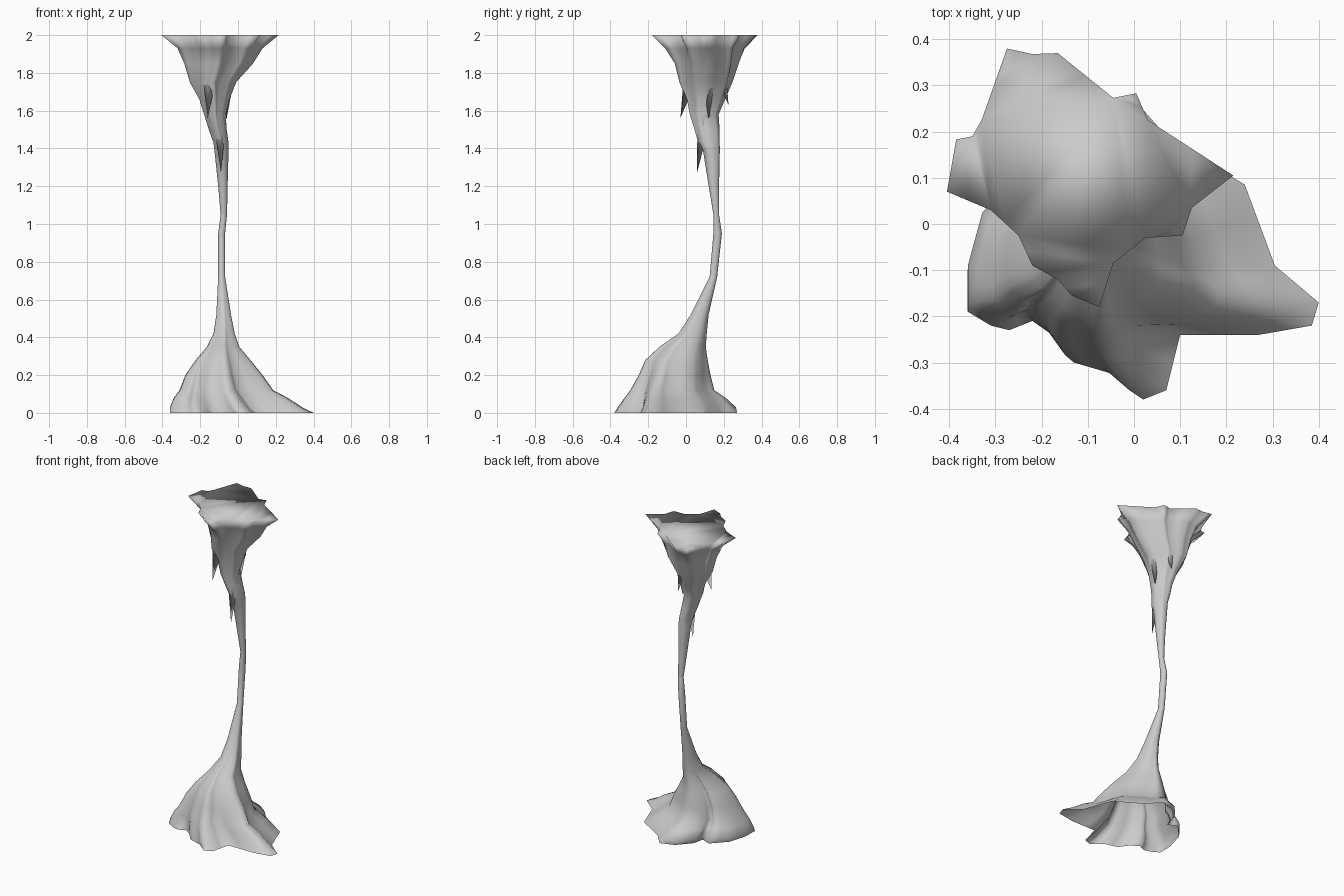
import bpy, bmesh, math
from mathutils import Vector

cube = bpy.data.objects.get("Cube")
if cube:
    bpy.data.objects.remove(cube, do_unlink=True)

stone = bpy.data.materials.new("grey_stone")
stone.use_nodes = True
GREY = (0.6, 0.6, 0.6, 1)
stone.diffuse_color = GREY
stone.node_tree.nodes["Principled BSDF"].inputs["Base Color"].default_value = GREY


def finish(name, bm):
    bmesh.ops.recalc_face_normals(bm, faces=bm.faces)
    mesh = bpy.data.meshes.new(name)
    bm.to_mesh(mesh)
    bm.free()
    mesh.materials.append(stone)
    mesh.shade_smooth()
    bpy.context.collection.objects.link(bpy.data.objects.new(name, mesh))


def unit_outline(points):
    """Scale a ragged rim to the -1..1 square, with a midpoint on each edge."""
    xs, ys = zip(*points)
    lo, hi = Vector((min(xs), min(ys))), Vector((max(xs), max(ys)))
    mid, half = (lo + hi) / 2, (hi - lo) / 2
    unit = [Vector(((x - mid.x) / half.x, (y - mid.y) / half.y)) for x, y in points]
    dense = []
    for a, b in zip(unit, unit[1:] + unit[:1]):
        dense += [a, (a + b) / 2]
    return dense


def drip_shell(name, rim, levels, capped=False):
    """Loft from the ragged rim to a round neck; level = z, x0, x1, y0, y1, raggedness."""
    outline = unit_outline(rim)
    bm = bmesh.new()
    rings = []
    for z, x0, x1, y0, y1, ragged in levels:
        ring = []
        for p in outline:
            q = p.normalized().lerp(p, ragged)
            ring.append(bm.verts.new(((x0 + x1) / 2 + q.x * (x1 - x0) / 2,
                                      (y0 + y1) / 2 + q.y * (y1 - y0) / 2, z)))
        rings.append(ring)
    n = len(outline)
    for low, high in zip(rings, rings[1:]):
        for i in range(n):
            j = (i + 1) % n
            bm.faces.new((low[i], low[j], high[j], high[i]))
    if capped:
        cap = bm.faces.new(rings[-1])
        bmesh.ops.triangulate(bm, faces=[cap])
    finish(name, bm)


def drip(name, root, tip, radius):
    """Thin pointed drip growing out of the funnel wall."""
    bm = bmesh.new()
    tip_vert = bm.verts.new(tip)
    sides = 7
    ring = [bm.verts.new(Vector(root) + Vector((math.cos(a), math.sin(a), 0)) * radius)
            for a in (math.tau * k / sides for k in range(sides))]
    for i in range(sides):
        bm.faces.new((ring[i], ring[(i + 1) % sides], tip_vert))
    finish(name, bm)


# Flared foot, open underneath, with a small inlet at the back, rising into the neck
foot_rim = [(.4, -.17), (.385, -.22), (.27, -.24), (.1, -.24), (.07, -.36), (.02, -.38),
            (-.045, -.325), (-.13, -.3), (-.17, -.245), (-.22, -.21), (-.27, -.23),
            (-.31, -.22), (-.36, -.19), (-.36, -.1), (-.325, .02), (-.24, .11),
            (-.18, .085), (-.165, .155), (-.09, .24), (0, .27), (.07, .19), (.15, .14),
            (.24, .085), (.305, -.09)]
drip_shell("lower_column", foot_rim, [
    (0, -.36, .4, -.38, .27, 1),
    (.03, -.36, .34, -.36, .265, .97),
    (.08, -.34, .265, -.325, .21, .88),
    (.12, -.31, .19, -.295, .15, .75),
    (.2, -.28, .135, -.25, .13, .6),
    (.28, -.225, .07, -.215, .115, .45),
    (.35, -.165, .01, -.14, .105, .35),
    (.42, -.13, -.015, -.04, .11, .25),
    (.52, -.115, -.035, .025, .12, .15),
    (.72, -.105, -.068, .125, .165, 0),
    (.95, -.105, -.068, .145, .19, 0),
    (1.05, -.092, -.058, .145, .175, 0)])

# Hanging funnel with a flat closed top, narrowing down to the same neck
funnel_rim = [(-.405, .07), (-.31, .03), (-.25, -.025), (-.22, -.09), (-.165, -.12),
              (-.135, -.155), (-.075, -.18), (-.045, -.085), (.025, -.03), (.105, -.025),
              (.125, .035), (.215, .105), (.03, .225), (.005, .283), (-.045, .273),
              (-.165, .37), (-.22, .368), (-.275, .38), (-.33, .225), (-.35, .19),
              (-.385, .183)]
drip_shell("upper_column", funnel_rim, [
    (1.05, -.092, -.058, .145, .175, 0),
    (1.2, -.105, -.055, .12, .175, 0),
    (1.39, -.125, -.05, .09, .18, .1),
    (1.43, -.13, -.05, .065, .18, .15),
    (1.5, -.155, -.06, .045, .18, .25),
    (1.58, -.18, -.065, .02, .175, .35),
    (1.66, -.205, -.045, .005, .21, .4),
    (1.75, -.255, -.01, -.035, .25, .5),
    (1.85, -.285, .08, -.06, .285, .68),
    (1.93, -.32, .13, -.11, .315, .87),
    (2, -.405, .215, -.18, .38, 1)], capped=True)

# Pointed drips merging into the funnel
drip("front_drip", (-.15, .05, 1.87), (-.16, -.03, 1.56), .055)
drip("neck_drip", (-.1, .1, 1.58), (-.09, .058, 1.27), .04)
drip("left_drip", (-.06, .12, 1.82), (-.06, .12, 1.56), .05)
drip("back_drip", (-.11, .17, 1.84), (-.1, .225, 1.63), .04)
